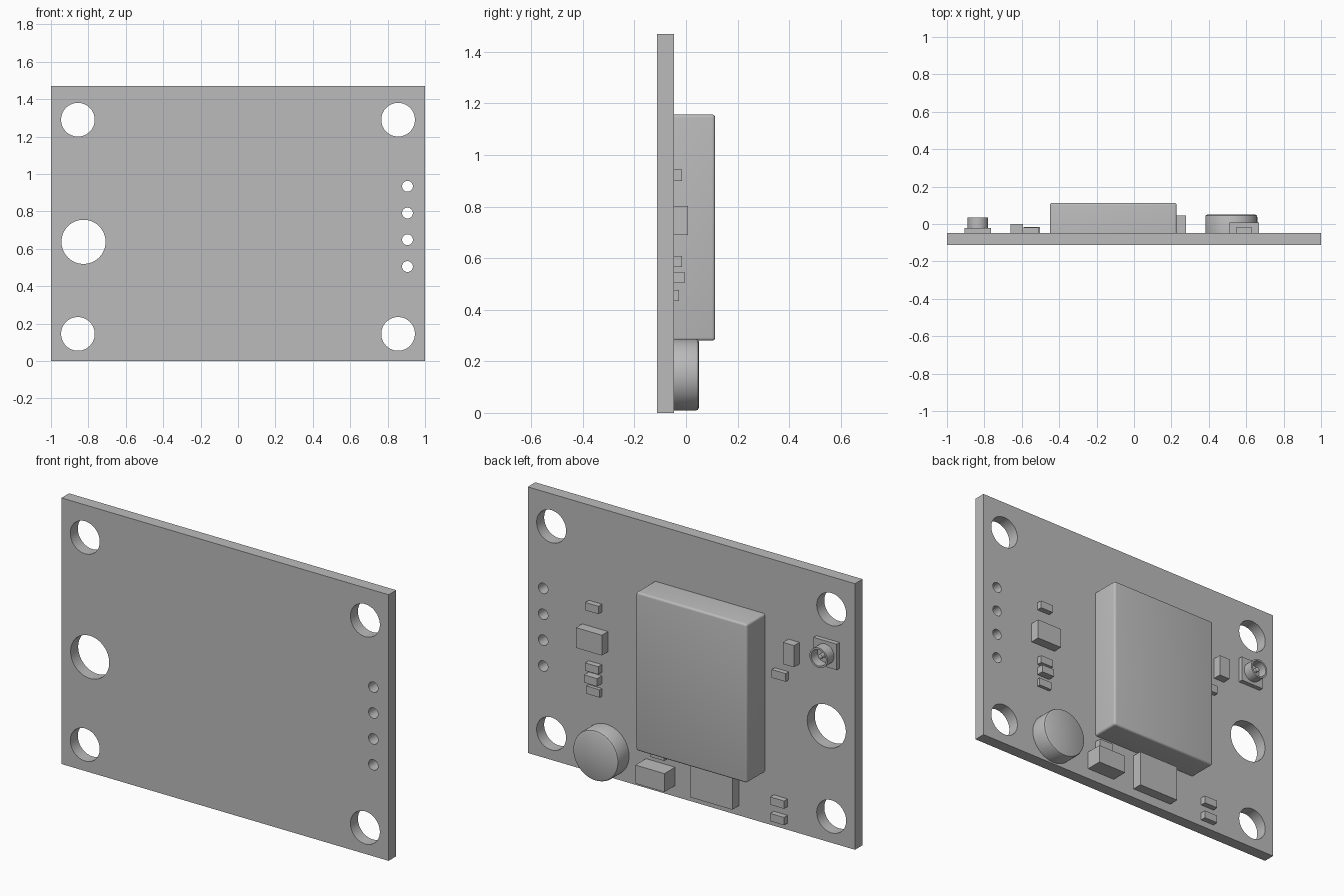
import bpy, bmesh, math
from mathutils import Matrix

cube = bpy.data.objects.get("Cube")
if cube:
    bpy.data.objects.remove(cube, do_unlink=True)

GREY = (0.5, 0.5, 0.5, 1.0)
grey = bpy.data.materials.new("plain grey")
grey.use_nodes = True
grey.diffuse_color = GREY
grey.node_tree.nodes["Principled BSDF"].inputs["Base Color"].default_value = GREY

HEIGHT = 1.47
FRONT, BACK = -0.113, -0.047      # board faces along y
UPRIGHT = Matrix.Rotation(math.radians(-90), 4, 'X')   # local z -> +y


def finish(name, bm, smooth=True):
    mesh = bpy.data.meshes.new(name)
    bmesh.ops.recalc_face_normals(bm, faces=bm.faces)
    bm.to_mesh(mesh)
    bm.free()
    mesh.materials.append(grey)
    obj = bpy.data.objects.new(name, mesh)
    bpy.context.collection.objects.link(obj)
    if smooth:
        bpy.ops.object.select_all(action='DESELECT')
        obj.select_set(True)
        bpy.context.view_layer.objects.active = obj
        bpy.ops.object.shade_smooth_by_angle(angle=math.radians(35))
    return obj


def box(name, x0, x1, z0, z1, top, round_top=0):
    """Block standing on the back of the board, reaching y = top."""
    bm = bmesh.new()
    bmesh.ops.create_cube(bm, size=1)
    bmesh.ops.scale(bm, vec=(x1 - x0, top - BACK, z1 - z0), verts=bm.verts)
    bmesh.ops.translate(bm, vec=((x0 + x1) / 2, (top + BACK) / 2, (z0 + z1) / 2), verts=bm.verts)
    if round_top:
        rim = [e for e in bm.edges if max(v.co.y for v in e.verts) > top - 1e-4]
        bmesh.ops.bevel(bm, geom=rim, offset=round_top, segments=4, profile=0.5, affect='EDGES')
    return finish(name, bm, round_top > 0)


def lathe(name, x, z, profile, steps=64):
    """Spin (radius, y) points about an axis running front to back."""
    bm = bmesh.new()
    verts = [bm.verts.new((r, 0, y)) for r, y in profile]
    edges = [bm.edges.new(pair) for pair in zip(verts, verts[1:])]
    bmesh.ops.spin(bm, geom=verts + edges, axis=(0, 0, 1), cent=(0, 0, 0),
                   angle=math.tau, steps=steps, use_duplicate=False)
    bmesh.ops.remove_doubles(bm, verts=bm.verts, dist=1e-5)
    bmesh.ops.transform(bm, matrix=Matrix.Translation((x, 0, z)) @ UPRIGHT, verts=bm.verts)
    return finish(name, bm)


# Circuit board: outline with round holes, filled and extruded
curve = bpy.data.curves.new("board_outline", 'CURVE')
curve.dimensions = '2D'
curve.fill_mode = 'BOTH'
curve.extrude = (BACK - FRONT) / 2


def loop(points):
    spline = curve.splines.new('POLY')
    spline.points.add(len(points) - 1)
    for p, (x, z) in zip(spline.points, points):
        p.co = (x, z, 0, 1)
    spline.use_cyclic_u = True


def hole(x, z, r, n=64):
    loop([(x + r * math.cos(math.tau * i / n), z + r * math.sin(math.tau * i / n)) for i in range(n)])


loop([(-1, 0), (1, 0), (1, HEIGHT), (-1, HEIGHT)])
for side in (-1, 1):
    for z in (0.145, 1.29):
        hole(side * 0.856, z, 0.09)
hole(-0.826, 0.637, 0.118)
for i in range(4):
    hole(0.906, 0.505 + i * 0.143, 0.029, 32)

outline = bpy.data.objects.new("board_outline", curve)
bpy.context.collection.objects.link(outline)
bpy.context.view_layer.update()
bm = bmesh.new()
bm.from_mesh(outline.to_mesh())
outline.to_mesh_clear()
bpy.data.objects.remove(outline, do_unlink=True)
bmesh.ops.remove_doubles(bm, verts=bm.verts, dist=1e-5)
place = Matrix.Translation((0, (FRONT + BACK) / 2, 0)) @ Matrix.Rotation(math.radians(90), 4, 'X')
bmesh.ops.transform(bm, matrix=place, verts=bm.verts)
finish("circuit_board", bm)

# Large shielded module and the round backup cell
box("main_module", -0.45, 0.228, 0.28, 1.157, 0.113, round_top=0.012)
lathe("round_cell", 0.52, 0.148,
      [(0, BACK), (0.139, BACK), (0.139, 0.038), (0.136, 0.046), (0.128, 0.05), (0, 0.05)])

# Chips and blocks
box("regulator_chip", 0.51, 0.668, 0.69, 0.802, 0.007)
box("lower_block", 0.10, 0.277, 0.06, 0.162, 0.046)
box("lower_chip", -0.29, -0.036, 0.053, 0.255, 0.01)
box("tall_chip", -0.66, -0.593, 0.935, 1.055, 0.0)

# Small resistors and capacitors
for i, (z, top) in enumerate([(0.90, -0.016), (0.566, -0.016), (0.504, -0.006), (0.434, -0.028)]):
    box(f"side_component_{i + 1}", 0.547, 0.628, z, z + 0.043, top)
box("hidden_component", 0.14, 0.225, 0.2, 0.245, -0.01)
box("upper_component", -0.595, -0.51, 0.83, 0.875, -0.02)
for i, z in enumerate((0.037, 0.128)):
    box(f"corner_component_{i + 1}", -0.588, -0.503, z, z + 0.043, -0.016)

# Antenna socket: square base, hollow collar, centre pin
box("socket_base", -0.906, -0.764, 0.977, 1.12, -0.022)
lathe("socket_collar", -0.835, 1.048,
      [(0.055, -0.022), (0.055, 0.036), (0.045, 0.036), (0.045, -0.018), (0, -0.018)], 40)
lathe("socket_pin", -0.835, 1.048, [(0.013, -0.02), (0.013, 0.022), (0, 0.03)], 20)
